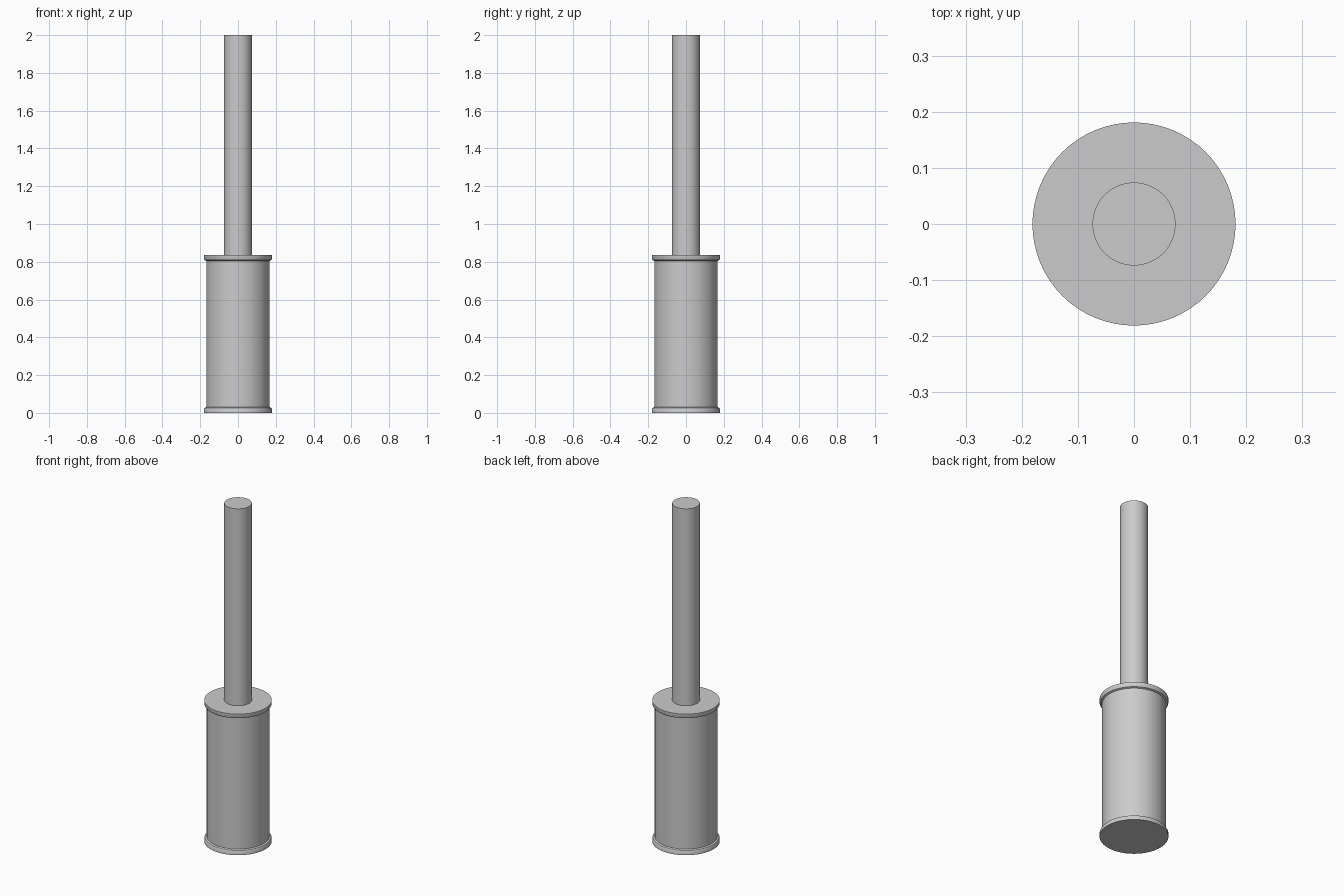
import bpy, bmesh, math

if "Cube" in bpy.data.objects:
    bpy.data.objects.remove(bpy.data.objects["Cube"])

SIDES = 64
metal = bpy.data.materials.new("grey metal")
metal.diffuse_color = (0.6, 0.6, 0.6, 1)
metal.use_nodes = True
metal.node_tree.nodes["Principled BSDF"].inputs["Base Color"].default_value = metal.diffuse_color


def lathe(name, profile):
    """Revolve (radius, z) points about z and cap both ends."""
    bm = bmesh.new()
    rings = []
    for r, z in profile:
        rings.append([bm.verts.new((r * math.cos(2 * math.pi * i / SIDES),
                                    r * math.sin(2 * math.pi * i / SIDES), z))
                      for i in range(SIDES)])
    for a, b in zip(rings, rings[1:]):
        for i in range(SIDES):
            j = (i + 1) % SIDES
            bm.faces.new((a[i], a[j], b[j], b[i]))
    bm.faces.new(rings[0][::-1])
    bm.faces.new(rings[-1])
    mesh = bpy.data.meshes.new(name)
    bm.to_mesh(mesh)
    bm.free()
    mesh.materials.append(metal)
    obj = bpy.data.objects.new(name, mesh)
    bpy.context.collection.objects.link(obj)
    bpy.ops.object.select_all(action='DESELECT')
    obj.select_set(True)
    bpy.context.view_layer.objects.active = obj
    bpy.ops.object.shade_smooth_by_angle(angle=math.radians(30))


# Canister with a bevelled rim at each end
lathe("canister", [(0.181, 0), (0.181, 0.019), (0.177, 0.026), (0.168, 0.03),
                   (0.168, 0.805), (0.177, 0.809), (0.181, 0.816), (0.181, 0.835)])

# Long pipe rising from the lid
lathe("pipe", [(0.074, 0.835), (0.074, 2.0)])
